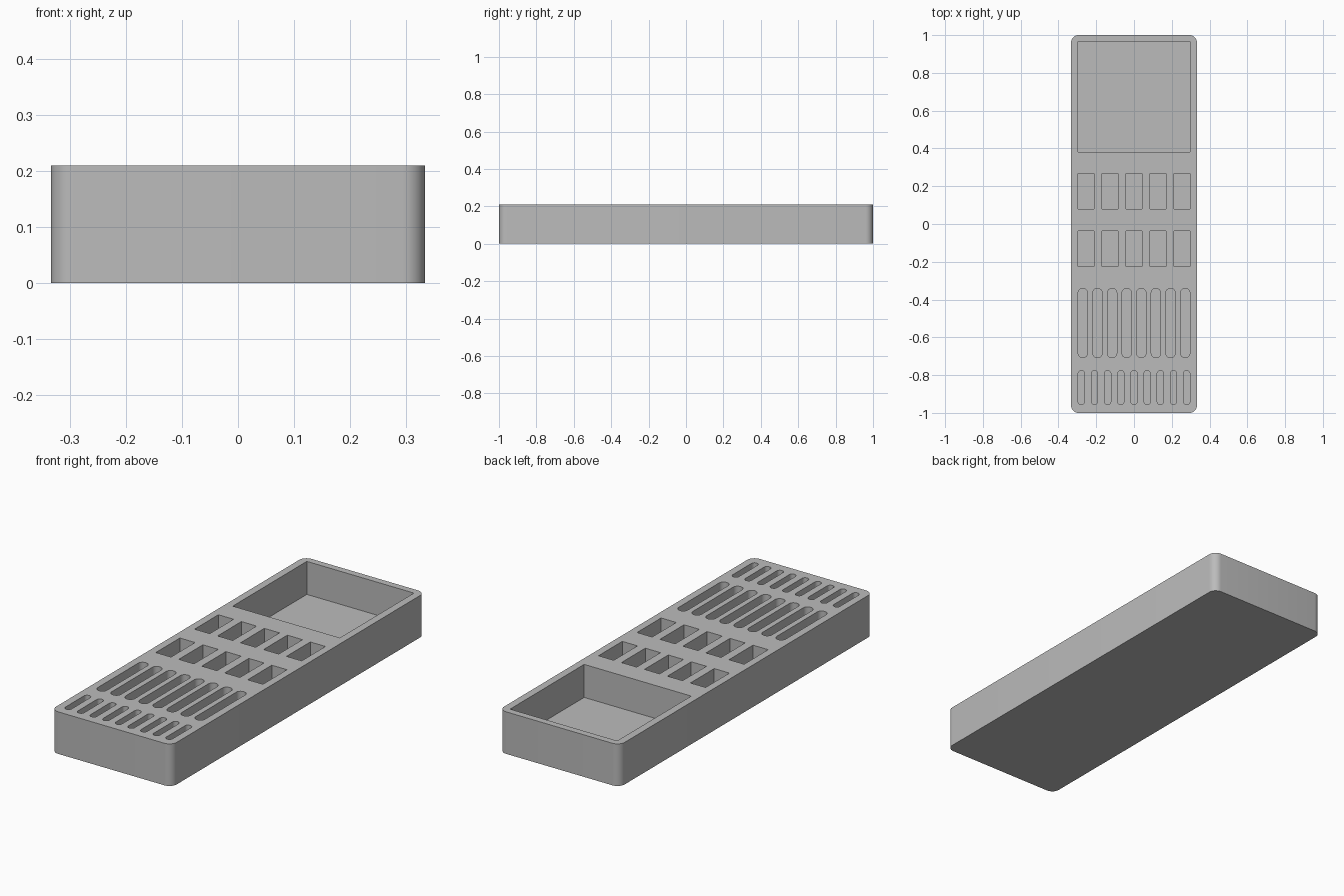
import bpy
import bmesh
from math import cos, sin, pi, radians

if "Cube" in bpy.data.objects:
    bpy.data.objects.remove(bpy.data.objects["Cube"], do_unlink=True)

HEIGHT = 0.21
FLOOR = 0.045
INSET = 0.296  # half width shared by every row of pockets

grey = bpy.data.materials.new("plain grey")
grey.use_nodes = True
colour = (0.5, 0.5, 0.5, 1)
grey.diffuse_color = colour
grey.node_tree.nodes["Principled BSDF"].inputs["Base Color"].default_value = colour


def outline(cx, cy, w, d, r, steps=8):
    """Counter-clockwise rectangle with corners of radius r."""
    if r == 0:
        return [(cx + sx * w / 2, cy + sy * d / 2)
                for sx, sy in ((1, 1), (-1, 1), (-1, -1), (1, -1))]
    points = []
    for k, (sx, sy) in enumerate(((1, 1), (-1, 1), (-1, -1), (1, -1))):
        for i in range(steps + 1):
            a = (k + i / steps) * pi / 2
            points.append((cx + sx * (w / 2 - r) + r * cos(a),
                           cy + sy * (d / 2 - r) + r * sin(a)))
    return points


def add_prism(bm, points, z0, z1):
    base = bm.faces.new([bm.verts.new((x, y, z0)) for x, y in points])
    grown = bmesh.ops.extrude_face_region(bm, geom=[base], use_keep_orig=True)
    top = [v for v in grown["geom"] if isinstance(v, bmesh.types.BMVert)]
    bmesh.ops.translate(bm, verts=top, vec=(0, 0, z1 - z0))


def make_object(name, bm):
    bmesh.ops.remove_doubles(bm, verts=bm.verts, dist=0.0001)
    bmesh.ops.recalc_face_normals(bm, faces=bm.faces)
    mesh = bpy.data.meshes.new(name)
    bm.to_mesh(mesh)
    bm.free()
    mesh.materials.append(grey)
    obj = bpy.data.objects.new(name, mesh)
    bpy.context.collection.objects.link(obj)
    return obj


# Solid block with rounded upright edges
bm = bmesh.new()
add_prism(bm, outline(0, 0, 0.667, 2, 0.04), 0, HEIGHT)
body = make_object("organizer_body", bm)

# Pocket rows: count, width, front y, back y, corner radius
rows = [
    (1, 2 * INSET, 0.381, 0.966, 0),         # large tray
    (5, 0.084, 0.08, 0.268, 0),              # rear rectangular pockets
    (5, 0.084, -0.226, -0.036, 0),           # front rectangular pockets
    (8, 0.05, -0.708, -0.341, 0.0245),       # long rounded slots
    (9, 0.034, -0.956, -0.776, 0.0165),      # short rounded slots
]
bm = bmesh.new()
for count, width, front, back, radius in rows:
    span = 2 * INSET - width
    for i in range(count):
        x = span * (i / (count - 1) - 0.5) if count > 1 else 0
        add_prism(bm, outline(x, (front + back) / 2, width, back - front, radius),
                  FLOOR, HEIGHT + 0.1)
cutter = make_object("pocket_cutter", bm)
cutter.hide_render = True

# Cut all pockets, then drop the helper
cut = body.modifiers.new("pockets", "BOOLEAN")
cut.operation = "DIFFERENCE"
cut.solver = "EXACT"
cut.object = cutter
bpy.ops.object.select_all(action="DESELECT")
bpy.context.view_layer.objects.active = body
body.select_set(True)
bpy.ops.object.modifier_apply(modifier=cut.name)
bpy.data.objects.remove(cutter, do_unlink=True)
bpy.ops.object.shade_smooth_by_angle(angle=radians(30))
